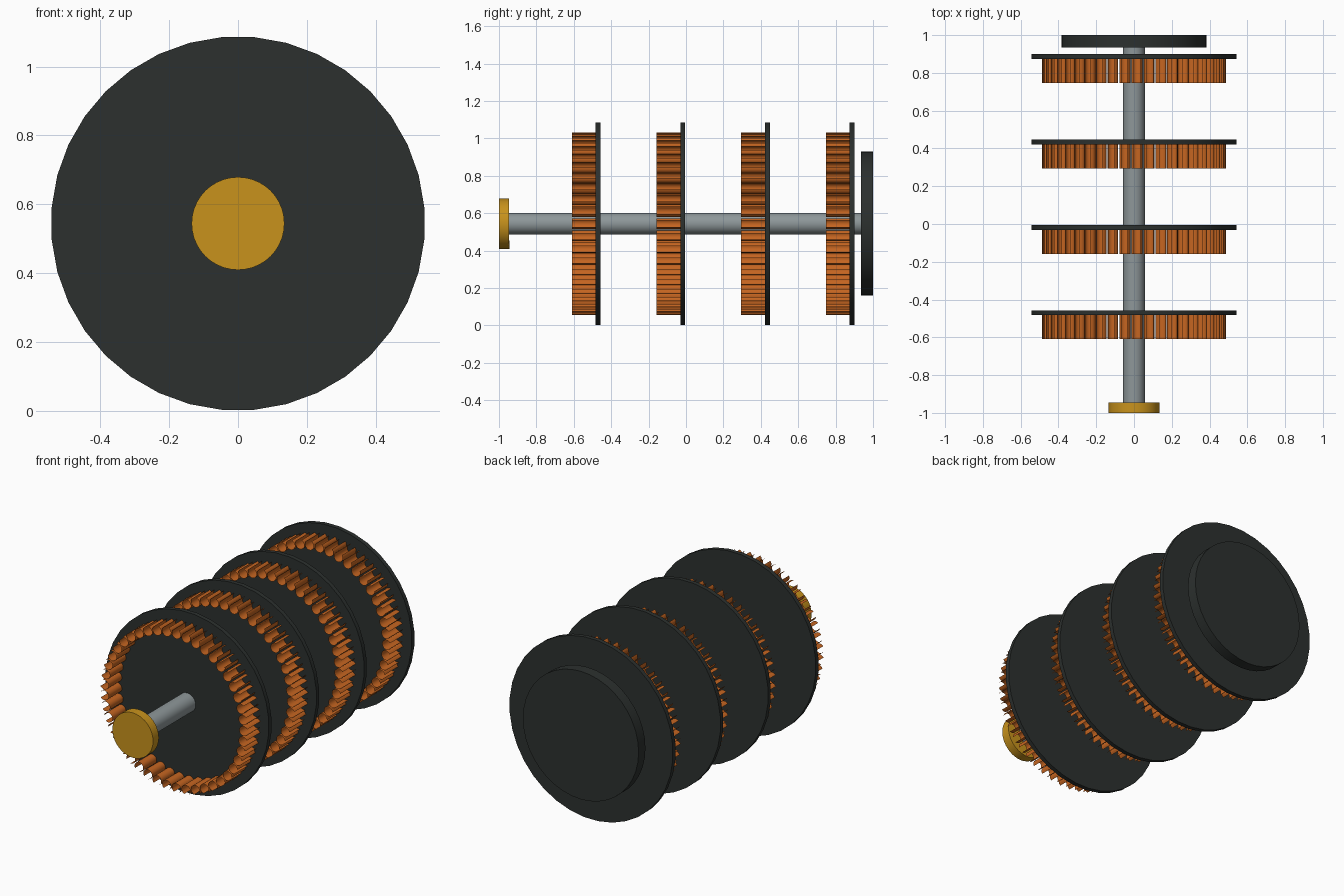
import bpy, bmesh
from math import pi, sin, cos

if "Cube" in bpy.data.objects:
    bpy.data.objects.remove(bpy.data.objects["Cube"])

CZ = 0.544  # height of the axle line


def material(name, rgb):
    m = bpy.data.materials.new(name)
    m.diffuse_color = (*rgb, 1)
    m.use_nodes = True
    m.node_tree.nodes["Principled BSDF"].inputs["Base Color"].default_value = m.diffuse_color
    return m


DARK = material("dark_metal", (0.025, 0.03, 0.028))
STEEL = material("steel", (0.27, 0.31, 0.32))
GOLD = material("brass", (0.58, 0.29, 0.012))
COPPER = material("copper", (0.56, 0.13, 0.015))


def disc(name, y0, y1, r, sides, mat, turn=0.0):
    bpy.ops.mesh.primitive_cylinder_add(vertices=sides, radius=r, depth=y1 - y0,
                                        location=(0, (y0 + y1) / 2, CZ),
                                        rotation=(pi / 2, turn, 0))
    o = bpy.context.object
    o.name = name
    o.data.materials.append(mat)
    bpy.ops.object.shade_smooth_by_angle(angle=pi / 6)
    return o


def bucket_ring(name, y0, y1, count=45, ring=0.464, r=0.029, gap=0.6, steps=14):
    # ring of open channels, each with its slot facing outward
    bm = bmesh.new()
    for i in range(count):
        a = 2 * pi * i / count
        cx, cz = ring * cos(a), CZ + ring * sin(a)
        rows = []
        for k in range(steps + 1):
            t = a + gap + (2 * pi - 2 * gap) * k / steps
            x, z = cx + r * cos(t), cz + r * sin(t)
            rows.append((bm.verts.new((x, y0, z)), bm.verts.new((x, y1, z))))
        for p, q in zip(rows, rows[1:]):
            bm.faces.new((p[0], q[0], q[1], p[1])).smooth = True
    me = bpy.data.meshes.new(name)
    bm.to_mesh(me)
    bm.free()
    o = bpy.data.objects.new(name, me)
    bpy.context.collection.objects.link(o)
    me.materials.append(COPPER)


# Axle with front knob and rear plate
disc("axle", -0.97, 0.999, 0.057, 32, STEEL)
disc("front_knob", -1.0, -0.945, 0.135, 40, GOLD)
disc("rear_plate", 0.935, 1.0, 0.385, 40, DARK)

# Four wheels, each with a ring of channels on its front
for i in range(4):
    y = -0.457 + 0.4525 * i
    disc(f"wheel_{i + 1}", y - 0.026, y, 0.544, 36, DARK, pi / 36)
    bucket_ring(f"channel_ring_{i + 1}", y - 0.153, y - 0.026)
